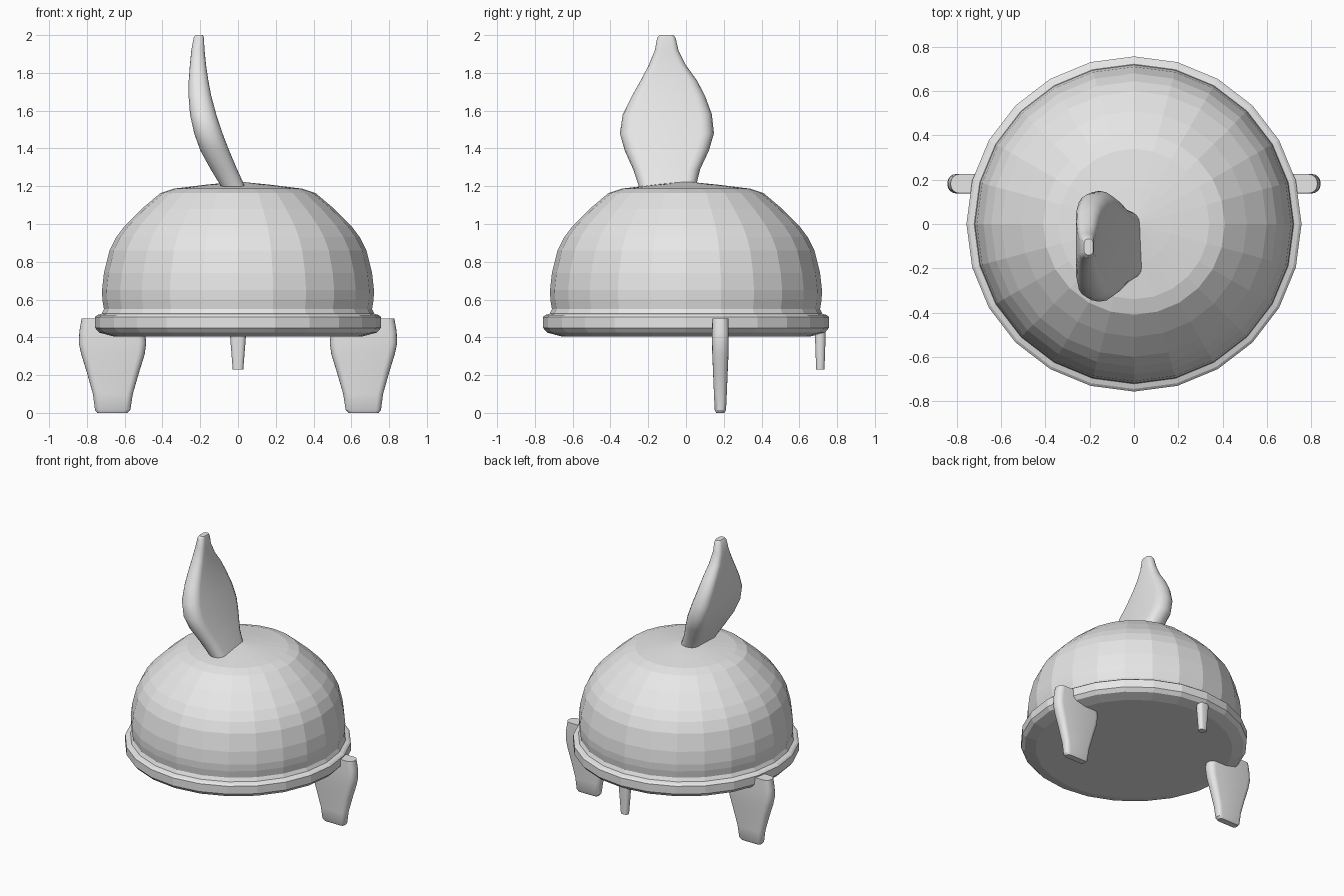
import bpy
import bmesh
from math import cos, sin, pi, radians
from mathutils import Vector

cube = bpy.data.objects.get("Cube")
if cube:
    bpy.data.objects.remove(cube, do_unlink=True)

grey = bpy.data.materials.new("plain grey")
grey.use_nodes = True
colour = (0.8, 0.8, 0.8, 1)
grey.diffuse_color = colour
grey.node_tree.nodes["Principled BSDF"].inputs["Base Color"].default_value = colour


def skin(name, rings, smooth=None):
    """Join equal rings of points into a closed object; cap both ends."""
    bm = bmesh.new()
    loops = [[bm.verts.new(p) for p in ring] for ring in rings]
    n = len(loops[0])
    for low, high in zip(loops, loops[1:]):
        for i in range(n):
            j = (i + 1) % n
            bm.faces.new((low[i], low[j], high[j], high[i]))
    bm.faces.new(loops[0][::-1])
    bm.faces.new(loops[-1])
    bmesh.ops.remove_doubles(bm, verts=bm.verts, dist=0.0005)
    bmesh.ops.recalc_face_normals(bm, faces=bm.faces)
    mesh = bpy.data.meshes.new(name)
    bm.to_mesh(mesh)
    bm.free()
    mesh.materials.append(grey)
    obj = bpy.data.objects.new(name, mesh)
    bpy.context.collection.objects.link(obj)
    if smooth:
        bpy.ops.object.select_all(action="DESELECT")
        obj.select_set(True)
        bpy.context.view_layer.objects.active = obj
        bpy.ops.object.shade_smooth_by_angle(angle=radians(smooth))
    return obj


def circle(r, z, sides=24):
    return [Vector((r * cos(2 * pi * i / sides), r * sin(2 * pi * i / sides), z))
            for i in range(sides)]


def rounded(cx, cy, z, hx, hy, steps=4):
    """Horizontal rectangle whose corners are rounded by its thin half-size."""
    r = min(hx, hy) * 0.9
    pts = []
    for q, (sx, sy) in enumerate(((1, 1), (-1, 1), (-1, -1), (1, -1))):
        for s in range(steps + 1):
            a = (q + s / steps) * pi / 2
            pts.append(Vector((cx + sx * (hx - r) + r * cos(a),
                               cy + sy * (hy - r) + r * sin(a), z)))
    return pts


# Faceted dome with its flared rim: radius, height
profile = [(0.66, 0.405), (0.735, 0.425), (0.757, 0.45), (0.757, 0.508),
           (0.745, 0.518), (0.722, 0.525), (0.71, 0.55), (0.718, 0.6),
           (0.72, 0.65), (0.71, 0.74), (0.68, 0.86), (0.645, 0.93),
           (0.60, 0.99), (0.51, 1.08), (0.41, 1.164), (0.34, 1.187),
           (0.17, 1.208), (0.00001, 1.225)]
skin("dome", [circle(r, z) for r, z in profile])

# Curved leaf-shaped fin: height, back x, front x, low y, high y
fin = [(1.1, -0.05, 0.08, -0.22, 0.03), (1.2, -0.09, 0.036, -0.25, 0.053),
       (1.29, -0.145, -0.005, -0.28, 0.075), (1.39, -0.2, -0.047, -0.325, 0.122),
       (1.48, -0.232, -0.082, -0.35, 0.148), (1.58, -0.254, -0.115, -0.335, 0.137),
       (1.68, -0.262, -0.142, -0.285, 0.1), (1.76, -0.261, -0.157, -0.24, 0.058),
       (1.84, -0.255, -0.169, -0.198, 0.0), (1.92, -0.247, -0.177, -0.165, -0.04),
       (1.985, -0.235, -0.181, -0.153, -0.055), (2.0, -0.225, -0.185, -0.14, -0.067)]
skin("top_fin", [rounded((a + b) / 2, (c + d) / 2, z, (b - a) / 2, (d - c) / 2)
                 for z, a, b, c, d in fin], smooth=30)

# Pair of flat tapered feet: height, inner x, outer x, half thickness
foot = [(0, 0.585, 0.745, 0.022), (0.015, 0.57, 0.757, 0.03),
        (0.1, 0.557, 0.768, 0.034), (0.22, 0.522, 0.802, 0.039),
        (0.31, 0.494, 0.83, 0.043), (0.37, 0.486, 0.843, 0.044),
        (0.43, 0.492, 0.84, 0.044), (0.5, 0.505, 0.828, 0.043)]
for side, sx in (("left", 1), ("right", -1)):
    skin(side + "_foot",
         [rounded(sx * (a + b) / 2, 0.182, z, (b - a) / 2, t) for z, a, b, t in foot],
         smooth=30)

# Small tapered peg under the back of the rim
peg = [(0.23, 0.028, 0.022), (0.405, 0.042, 0.028), (0.515, 0.045, 0.03)]
skin("back_peg", [rounded(0, 0.711, z, w, t) for z, w, t in peg], smooth=30)
